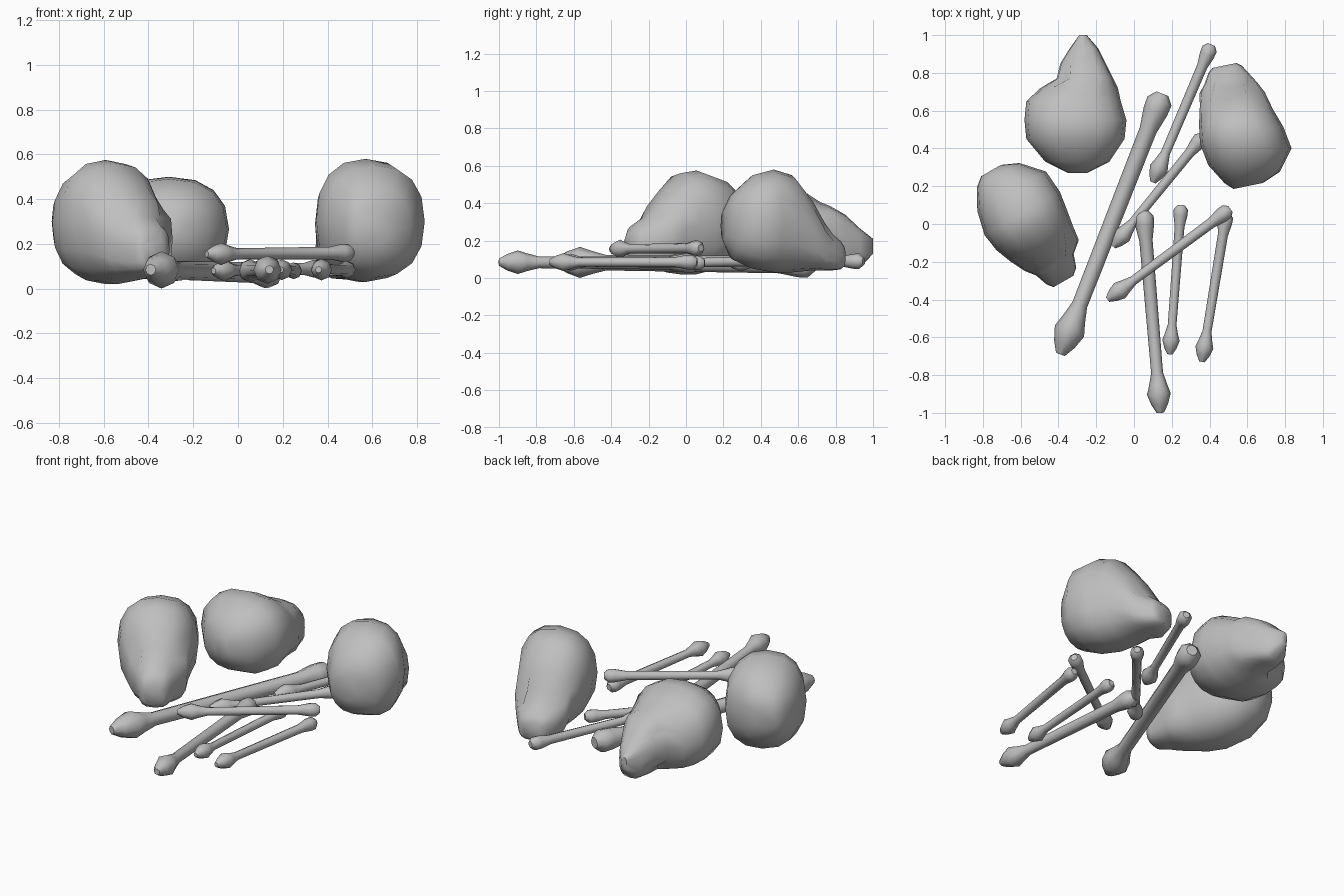
import bpy
import bmesh
import math
from mathutils import Vector

cube = bpy.data.objects.get("Cube")
if cube:
    bpy.data.objects.remove(cube, do_unlink=True)

# One flat colour for everything
COLOUR = (0.52, 0.52, 0.52, 1.0)
bone_grey = bpy.data.materials.new("bone_grey")
bone_grey.use_nodes = True
bone_grey.diffuse_color = COLOUR
shader = next(n for n in bone_grey.node_tree.nodes if n.type == "BSDF_PRINCIPLED")
shader.inputs["Base Color"].default_value = COLOUR
shader.inputs["Roughness"].default_value = 0.8


def loft(name, rings, angle):
    """Skin a list of closed rings, cap both ends and shade smooth."""
    bm = bmesh.new()
    loops = [[bm.verts.new(p) for p in ring] for ring in rings]
    count = len(loops[0])
    for a, b in zip(loops, loops[1:]):
        for i in range(count):
            j = (i + 1) % count
            bm.faces.new((a[i], a[j], b[j], b[i]))
    bm.faces.new(loops[0])
    bm.faces.new(loops[-1])
    bmesh.ops.recalc_face_normals(bm, faces=bm.faces)
    mesh = bpy.data.meshes.new(name)
    bm.to_mesh(mesh)
    bm.free()
    mesh.materials.append(bone_grey)
    obj = bpy.data.objects.new(name, mesh)
    bpy.context.collection.objects.link(obj)
    bpy.ops.object.select_all(action="DESELECT")
    bpy.context.view_layer.objects.active = obj
    obj.select_set(True)
    bpy.ops.object.shade_smooth_by_angle(angle=math.radians(angle))
    return obj


def skull(name, centre, facing, sections, crown, sides=16):
    """Loft from nape to muzzle. Section: distance, half width, side shift, low, high."""
    forward = Vector((*facing, 0)).normalized()
    side = Vector((-forward.y, forward.x, 0))
    origin = Vector((*centre, 0))
    sockets = {5: 0.95, 6: 0.76, 7: 0.92}
    rings = []
    for k, (t, half, shift, low, high) in enumerate(sections):
        middle = origin + forward * t + side * shift
        middle.z = (low + high) / 2
        power = 0.85 if k < 6 else 0.65  # boxier face and muzzle
        ring = []
        for i in range(sides):
            a = math.tau * i / sides
            c, s = math.cos(a), math.sin(a)
            x = math.copysign(abs(c) ** power, c) * half
            z = math.copysign(abs(s) ** power, s) * (high - low) / 2
            # Eye sockets either side of the nose bridge
            off = abs(math.cos(a - crown) - math.cos(math.pi / 4))
            dent = sockets.get(k, 1) if off < 0.01 else 1
            ring.append(middle + (side * x + Vector((0, 0, z))) * dent)
        rings.append(ring)
    return loft(name, rings, 50)


def long_bone(name, start, end, radius, sides=8):
    """Straight bone with a pointed knob at the start and a blunt head at the end."""
    start, end = Vector(start), Vector(end)
    axis = end - start
    length = axis.length
    axis.normalize()
    across = axis.cross(Vector((0, 0, 1))).normalized()
    over = across.cross(axis)
    profile = [(0, 0.3), (0.7, 0.7), (1.6, 1), (2.4, 0.75), (3.4, 0.5)]
    head = [(2.5, 0.56), (1.2, 0.8), (0.5, 0.82), (0, 0.4)]
    stations = [(d * radius, r) for d, r in profile]
    stations += [(length - d * radius, r) for d, r in head]
    rings = []
    for d, r in stations:
        ring = []
        for i in range(sides):
            a = math.tau * i / sides
            ring.append(start + axis * d
                        + (across * math.cos(a) + over * math.sin(a)) * r * radius)
        rings.append(ring)
    return loft(name, rings, 50)


# Upright skull at the front
skull("front_skull", (-0.6, 0.05), (0.5, -0.87), [
    (-0.28, 0.06, -0.02, 0.24, 0.38),
    (-0.24, 0.13, 0.0, 0.14, 0.46),
    (-0.13, 0.21, 0.02, 0.05, 0.53),
    (0.0, 0.23, 0.01, 0.02, 0.575),
    (0.1, 0.215, 0.01, 0.02, 0.56),
    (0.19, 0.19, 0.02, 0.03, 0.48),
    (0.27, 0.165, 0.035, 0.05, 0.39),
    (0.32, 0.115, 0.025, 0.06, 0.32),
    (0.39, 0.09, 0.025, 0.07, 0.28),
    (0.42, 0.06, 0.02, 0.1, 0.22)], math.pi / 2)

# Skull tipped forward, looking to the back
skull("tipped_skull", (0.57, 0.47), (-0.2, 0.98), [
    (-0.27, 0.08, 0.02, 0.2, 0.36),
    (-0.23, 0.15, -0.01, 0.1, 0.45),
    (-0.12, 0.225, -0.02, 0.05, 0.55),
    (0.0, 0.225, 0.0, 0.03, 0.58),
    (0.1, 0.2, 0.01, 0.03, 0.55),
    (0.2, 0.175, 0.01, 0.04, 0.42),
    (0.26, 0.155, 0.02, 0.04, 0.31),
    (0.31, 0.12, 0.015, 0.04, 0.24),
    (0.36, 0.09, 0.015, 0.045, 0.2),
    (0.38, 0.065, 0.015, 0.06, 0.17)], math.pi / 2)

# Skull lying on its side
skull("fallen_skull", (-0.31, 0.55), (0, 1), [
    (-0.28, 0.05, -0.01, 0.2, 0.32),
    (-0.22, 0.17, -0.01, 0.1, 0.42),
    (-0.1, 0.26, 0.0, 0.04, 0.49),
    (0.0, 0.27, 0.0, 0.03, 0.5),
    (0.1, 0.25, 0.01, 0.04, 0.45),
    (0.17, 0.205, -0.02, 0.05, 0.405),
    (0.22, 0.15, -0.05, 0.06, 0.385),
    (0.3, 0.12, -0.04, 0.06, 0.34),
    (0.38, 0.075, -0.045, 0.055, 0.265),
    (0.45, 0.02, -0.04, 0.13, 0.21)], 0)

# Scattered long bones: knob tip, head end, knob radius
BONES = {
    "thigh_bone": ((-0.39, -0.69, 0.085), (0.15, 0.69, 0.07), 0.083),
    "back_arm_bone": ((0.1, 0.22, 0.085), (0.41, 0.95, 0.09), 0.05),
    "middle_arm_bone": ((-0.11, -0.12, 0.08), (0.37, 0.47, 0.09), 0.048),
    "crossing_bone": ((-0.14, -0.4, 0.155), (0.51, 0.08, 0.16), 0.05),
    "shin_bone": ((0.14, -1.0, 0.085), (0.05, 0.07, 0.08), 0.063),
    "small_front_bone": ((0.19, -0.69, 0.085), (0.25, 0.1, 0.08), 0.046),
    "outer_front_bone": ((0.36, -0.73, 0.085), (0.49, 0.06, 0.085), 0.048),
}
for bone_name, (tip, end, radius) in BONES.items():
    long_bone(bone_name, tip, end, radius)
